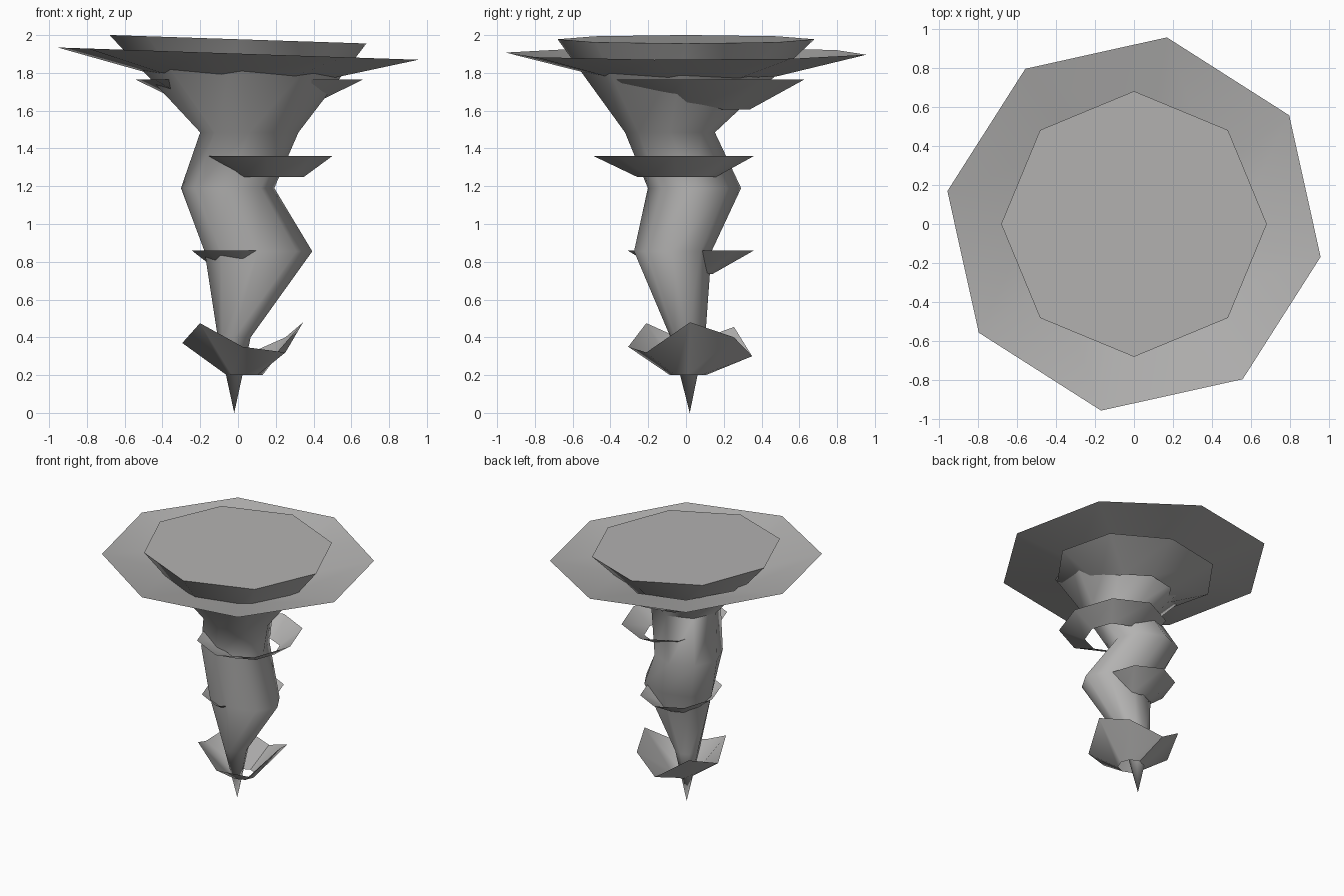
import bpy, math

if "Cube" in bpy.data.objects:
    bpy.data.objects.remove(bpy.data.objects["Cube"])

SIDES = 8
grey = bpy.data.materials.new("storm grey")
grey.diffuse_color = (0.45, 0.445, 0.44, 1.0)
grey.use_nodes = True
grey.node_tree.nodes["Principled BSDF"].inputs["Base Color"].default_value = grey.diffuse_color


def ring(cx, cy, z, rx, ry=None, turn=0, tilt=0.0, lifts=None):
    """Eight points around a centre; tilt slopes z along x, lifts shifts single points."""
    ry = ry or rx
    pts = []
    for i in range(SIDES):
        a = math.radians(turn) + math.tau * i / SIDES
        x, y = cx + rx * math.cos(a), cy + ry * math.sin(a)
        pts.append((x, y, z + tilt * x + (lifts[i] if lifts else 0)))
    return pts


def loft(name, rings, tip=None, cap=False):
    """Skin rings from bottom to top, with an optional bottom tip and top cap."""
    verts = [p for r in rings for p in r]
    faces = []
    for k in range(len(rings) - 1):
        for i in range(SIDES):
            j = (i + 1) % SIDES
            a, b = k * SIDES, (k + 1) * SIDES
            faces.append((a + i, a + j, b + j, b + i))
    if tip:
        verts.append(tip)
        faces += [(len(verts) - 1, (i + 1) % SIDES, i) for i in range(SIDES)]
    if cap:
        top = (len(rings) - 1) * SIDES
        faces.append(tuple(range(top, top + SIDES)))
    mesh = bpy.data.meshes.new(name)
    mesh.from_pydata(verts, [], faces)
    mesh.materials.append(grey)
    obj = bpy.data.objects.new(name, mesh)
    bpy.context.collection.objects.link(obj)
    bpy.ops.object.select_all(action='DESELECT')
    obj.select_set(True)
    bpy.context.view_layer.objects.active = obj
    bpy.ops.object.shade_smooth_by_angle(angle=math.radians(60))
    return obj


# Twisting funnel, pointed below and closed on top
loft("funnel", [
    ring(-0.02, 0.01, 0.40, 0.087, 0.092),
    ring(0.108, -0.07, 0.855, 0.285, 0.205),
    ring(-0.055, 0.045, 1.19, 0.247),
    ring(0.06, -0.085, 1.485, 0.26, 0.238),
    ring(0, 0, 1.978, 0.68, tilt=-0.033),
], tip=(-0.02, 0.02, 0.0), cap=True)

# Wide sloping cloud brim around the mouth
loft("cloud_brim", [
    ring(0, 0, 1.785, 0.49, turn=-10, tilt=-0.034),
    ring(0, 0, 1.902, 0.97, turn=-10, tilt=-0.034),
])

# Open wind bands hanging on the funnel
loft("upper_wind_band", [
    ring(0.06, 0.06, 1.605, 0.28, turn=-10),
    ring(0.06, 0.085, 1.765, 0.612, 0.55, turn=-10),
])
loft("middle_wind_band", [
    ring(0.16, -0.05, 1.25, 0.19, 0.21),
    ring(0.148, -0.065, 1.36, 0.352, 0.425),
])
loft("lower_wind_band", [
    ring(0.03, 0.02, 0.735, 0.115, 0.12),
    ring(0.025, 0.025, 0.86, 0.27, 0.335),
])

# Ragged dust cup near the ground
loft("dust_cup", [
    ring(0.035, 0.01, 0.20, 0.095),
    ring(0.025, 0.022, 0.40, 0.32, 0.328,
         lifts=(0.08, 0.0, -0.10, 0.055, -0.03, 0.075, -0.05, -0.08)),
])
